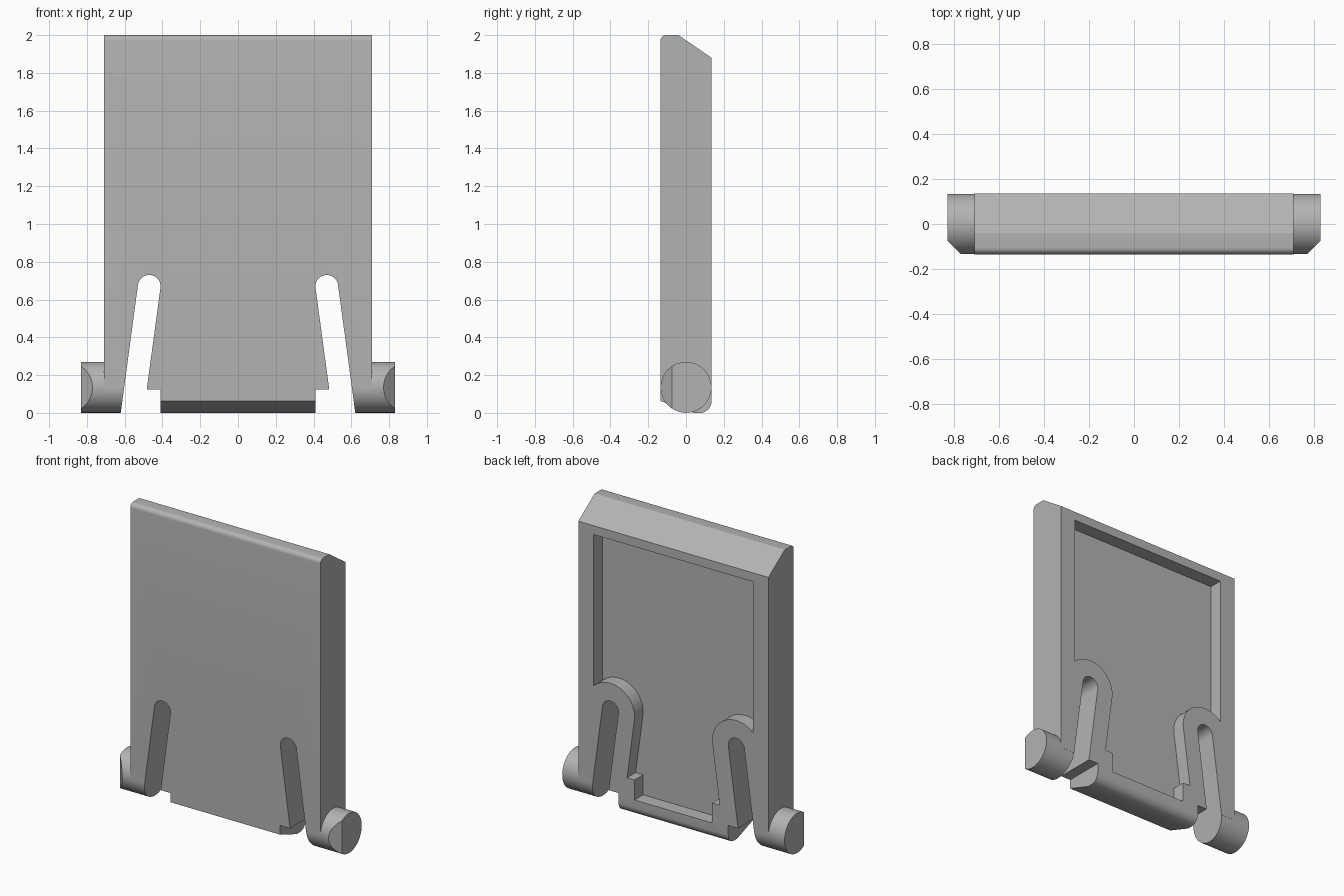
import bpy, bmesh
from math import cos, sin, radians
from mathutils import Vector

old = bpy.data.objects.get("Cube")
if old:
    bpy.data.objects.remove(old, do_unlink=True)

grey = bpy.data.materials.new("plain_grey")
grey.use_nodes = True
colour = (0.45, 0.45, 0.45, 1)
grey.diffuse_color = colour
grey.node_tree.nodes["Principled BSDF"].inputs["Base Color"].default_value = colour

HALF_W, HALF_D = 0.71, 0.135
LEAN = 0.135                      # sideways run of a slot per unit of height
SLOT_X, SLOT_Z = 0.47, 0.67       # centre of the rounded slot end


def arc(cx, cy, r, start, end, steps):
    angles = [radians(start + (end - start) * i / steps) for i in range(steps + 1)]
    return [(cx + r * cos(a), cy + r * sin(a)) for a in angles]


def prism(name, points, axis, low, high):
    """Extrude a profile: (y, z) points along x, or (x, z) points along y."""
    bm = bmesh.new()
    place = (lambda p: (low, p[0], p[1])) if axis == "x" else (lambda p: (p[0], low, p[1]))
    face = bm.faces.new([bm.verts.new(place(p)) for p in points])
    new = bmesh.ops.extrude_face_region(bm, geom=[face])["geom"]
    shift = Vector((high - low, 0, 0) if axis == "x" else (0, high - low, 0))
    bmesh.ops.translate(bm, vec=shift, verts=[v for v in new if isinstance(v, bmesh.types.BMVert)])
    bmesh.ops.recalc_face_normals(bm, faces=bm.faces)
    mesh = bpy.data.meshes.new(name)
    bm.to_mesh(mesh)
    bm.free()
    mesh.materials.append(grey)
    obj = bpy.data.objects.new(name, mesh)
    bpy.context.collection.objects.link(obj)
    return obj


def combine(target, tool, operation):
    mod = target.modifiers.new(operation, "BOOLEAN")
    mod.operation, mod.solver, mod.object = operation, "EXACT", tool
    bpy.context.view_layer.objects.active = target
    bpy.ops.object.modifier_apply(modifier=mod.name)
    bpy.data.objects.remove(tool, do_unlink=True)


def mirrored(points, side):
    return [(side * x, z) for x, z in points]


# Main panel: rounded front top edge, sloped back top edge
top = arc(-HALF_D + 0.03, 1.97, 0.03, 180, 90, 6)
panel = prism("panel", [(-HALF_D, 0.13)] + top + [(-0.04, 2), (HALF_D, 1.88), (HALF_D, 0.13)],
              "x", -HALF_W, HALF_W)

# Bottom lip: slanted front underside, rounded back edge
back_round = arc(HALF_D - 0.06, 0.06, 0.06, -90, 0, 8)
lip = prism("bottom_lip", [(-HALF_D, 0.13), (-HALF_D, 0.063), (0.04, 0)] + back_round
            + [(HALF_D, 0.13)], "x", -0.5, 0.5)
combine(panel, lip, "UNION")

# Hinge pegs that also round off the arm ends, with a chamfered front corner
for side in (-1, 1):
    ends = sorted((side * 0.56, side * 0.83))
    peg = prism("hinge_peg", arc(0, HALF_D, HALF_D - 0.0005, 0, 360, 64)[:-1], "x", *ends)
    bm = bmesh.new()
    bm.from_mesh(peg.data)
    bmesh.ops.bisect_plane(bm, geom=bm.verts[:] + bm.edges[:] + bm.faces[:],
                           plane_co=(side * 0.83, -0.075, 0), plane_no=(side, -1, 0),
                           clear_outer=True)
    bmesh.ops.holes_fill(bm, edges=[e for e in bm.edges if e.is_boundary])
    bmesh.ops.recalc_face_normals(bm, faces=bm.faces)
    bm.to_mesh(peg.data)
    bm.free()
    combine(panel, peg, "UNION")

# Leaning slots that separate the spring arms from the middle
tilt = 7.7
slot = arc(SLOT_X, SLOT_Z, 0.06, tilt, 180 + tilt, 24)
slot += [(slot[-1][0] + LEAN * (slot[-1][1] - 0.125), 0.125), (0.41, 0.125), (0.41, -0.1),
         (slot[0][0] + LEAN * (slot[0][1] + 0.1), -0.1)]
for side in (-1, 1):
    combine(panel, prism("slot_cutter", mirrored(slot, side), "y", -0.4, 0.4), "DIFFERENCE")

# Back pocket, leaving an even rim around the outline and the slots
rim = arc(SLOT_X, SLOT_Z, 0.18, 180 + tilt, 46, 28)
half = [(0.29, 0.11), (0.29, 0.245), (rim[0][0] + LEAN * (rim[0][1] - 0.245), 0.245)]
half += rim + [(0.595, 1.82)]
pocket = prism("pocket_cutter", half + mirrored(half, -1)[::-1], "y", 0.043, 0.4)
combine(panel, pocket, "DIFFERENCE")

# Smooth the curved parts, keep edges sharp
bpy.ops.object.select_all(action="DESELECT")
panel.select_set(True)
bpy.context.view_layer.objects.active = panel
bpy.ops.object.shade_smooth_by_angle(angle=radians(25))
